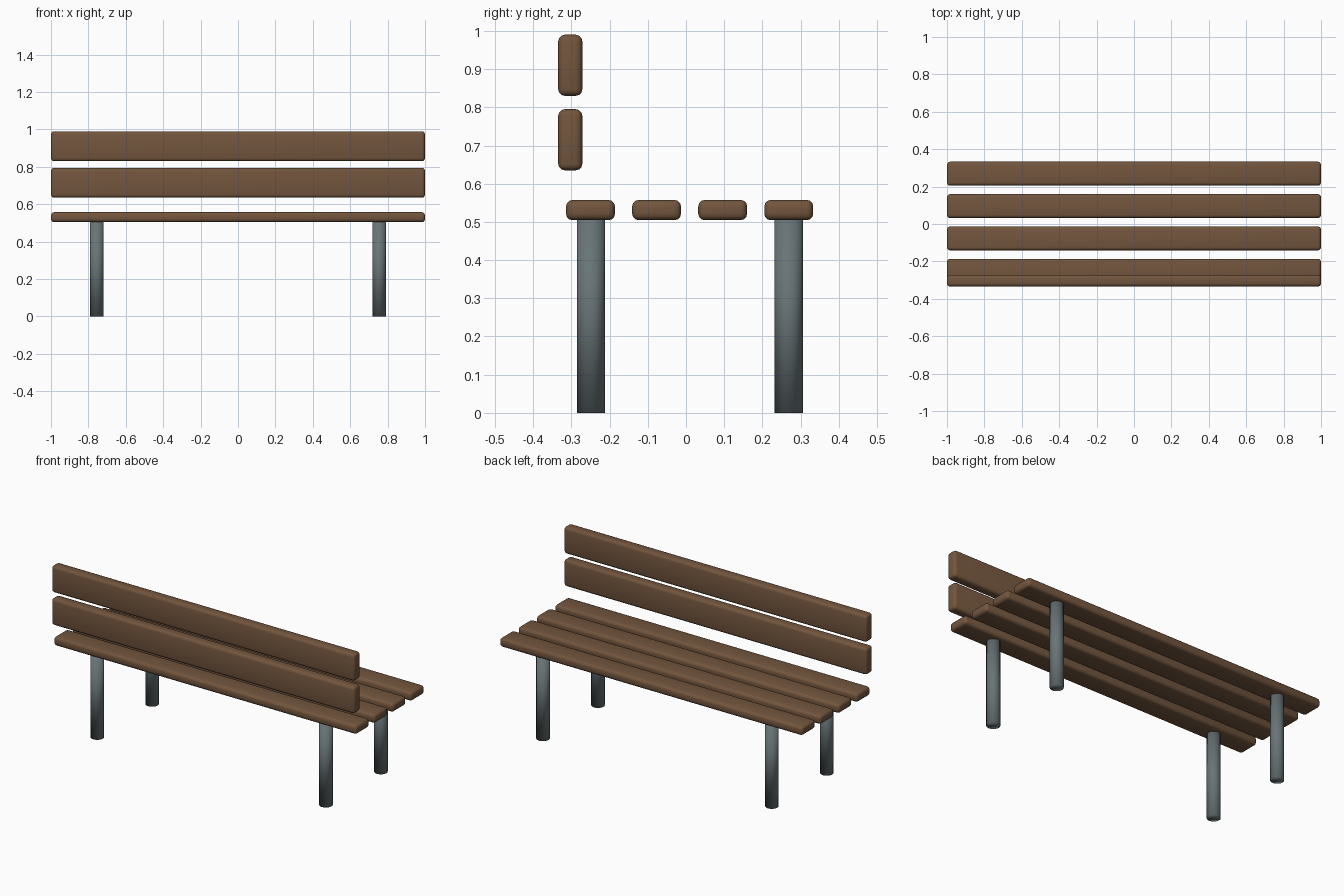
import bpy

cube = bpy.data.objects.get("Cube")
if cube:
    bpy.data.objects.remove(cube, do_unlink=True)


def make_material(name, color):
    mat = bpy.data.materials.new(name)
    mat.use_nodes = True
    mat.diffuse_color = color
    mat.node_tree.nodes["Principled BSDF"].inputs["Base Color"].default_value = color
    return mat


wood = make_material("brown wood", (0.17, 0.092, 0.048, 1))
metal = make_material("grey metal", (0.14, 0.175, 0.185, 1))


def plank(name, y, z, depth, height):
    """A full-length board with rounded edges."""
    bpy.ops.mesh.primitive_cube_add(size=1, location=(0, y, z))
    board = bpy.context.object
    board.name = name
    board.scale = (2, depth, height)
    bpy.ops.object.transform_apply(location=False, rotation=False, scale=True)
    board.data.materials.append(wood)
    bevel = board.modifiers.new("rounded_edges", "BEVEL")
    bevel.width = 0.017
    bevel.segments = 3
    bpy.ops.object.modifier_apply(modifier=bevel.name)
    bpy.ops.object.shade_smooth_by_angle()


# Seat: four evenly spaced slats
for i in range(4):
    plank(f"seat_slat_{i + 1}", -0.25 + i * 0.173, 0.531, 0.128, 0.053)

# Backrest: two upright boards
for name, z in (("lower", 0.715), ("upper", 0.91)):
    plank(f"{name}_back_board", -0.303, z, 0.063, 0.16)

# Round legs under the outer slats
for side, x in (("right", -0.755), ("left", 0.755)):
    for end, y in (("front", -0.249), ("back", 0.269)):
        bpy.ops.mesh.primitive_cylinder_add(
            vertices=32, radius=0.037, depth=0.515, location=(x, y, 0.2575))
        leg = bpy.context.object
        leg.name = f"{end}_{side}_leg"
        leg.data.materials.append(metal)
        bpy.ops.object.shade_smooth()
